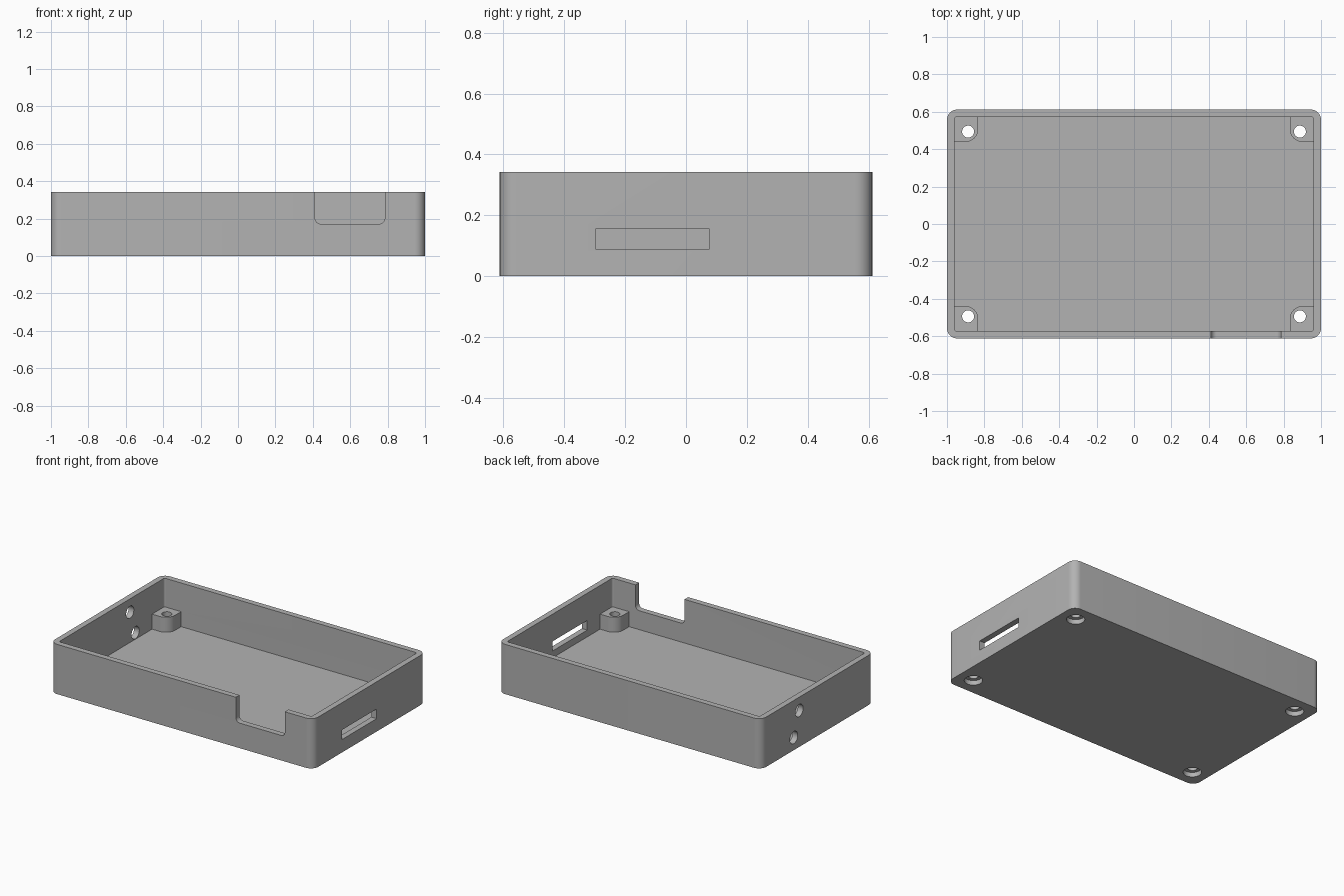
import bpy, bmesh
from math import cos, sin, pi, radians

cube = bpy.data.objects.get("Cube")
if cube:
    bpy.data.objects.remove(cube, do_unlink=True)

# Overall sizes
HX, HY, HEIGHT = 1.0, 0.612, 0.342
WALL, FLOOR = 0.04, 0.042
POST_TOP = 0.145
SCREW_X, SCREW_Y = 0.887, 0.494

grey = bpy.data.materials.new("grey plastic")
grey.use_nodes = True
COLOUR = (0.45, 0.45, 0.45, 1)
grey.diffuse_color = COLOUR
grey.node_tree.nodes["Principled BSDF"].inputs["Base Color"].default_value = COLOUR


def rounded_rect(u0, u1, v0, v1, radii, steps=10):
    """Outline; radii run from the (u0, v0) corner anticlockwise."""
    corners = [(u0, v0, 1, 1), (u1, v0, -1, 1), (u1, v1, -1, -1), (u0, v1, 1, -1)]
    pts = []
    for i, ((u, v, su, sv), r) in enumerate(zip(corners, radii)):
        if r == 0:
            pts.append((u, v))
            continue
        for k in range(steps + 1):
            a = pi + i * pi / 2 + k / steps * pi / 2
            pts.append((u + su * r + r * cos(a), v + sv * r + r * sin(a)))
    return pts


def circle(u, v, r, n=40):
    return [(u + r * cos(2 * pi * k / n), v + r * sin(2 * pi * k / n)) for k in range(n)]


def prism(name, outline, lo, hi, axis="Z"):
    """Extrude a flat outline from lo to hi along an axis."""
    place = {"X": lambda u, v, w: (w, u, v),
             "Y": lambda u, v, w: (u, w, v),
             "Z": lambda u, v, w: (u, v, w)}[axis]
    bm = bmesh.new()
    rings = [[bm.verts.new(place(u, v, w)) for u, v in outline] for w in (lo, hi)]
    for ring in rings:
        bm.faces.new(ring)
    n = len(outline)
    for i in range(n):
        j = (i + 1) % n
        bm.faces.new((rings[0][i], rings[0][j], rings[1][j], rings[1][i]))
    bmesh.ops.recalc_face_normals(bm, faces=bm.faces)
    mesh = bpy.data.meshes.new(name)
    bm.to_mesh(mesh)
    bm.free()
    mesh.materials.append(grey)
    obj = bpy.data.objects.new(name, mesh)
    bpy.context.collection.objects.link(obj)
    return obj


def combine(target, tool, operation):
    """Apply one boolean and discard the tool."""
    mod = target.modifiers.new(operation, "BOOLEAN")
    mod.operation, mod.object, mod.solver = operation, tool, "EXACT"
    bpy.context.view_layer.update()
    graph = bpy.context.evaluated_depsgraph_get()
    mesh = bpy.data.meshes.new_from_object(target.evaluated_get(graph))
    target.modifiers.clear()
    target.data = mesh
    bpy.data.objects.remove(tool, do_unlink=True)


# Open tray
tray = prism("enclosure_tray", rounded_rect(-HX, HX, -HY, HY, [0.055] * 4), 0, HEIGHT)
ix, iy = HX - WALL, HY - WALL
combine(tray, prism("cavity", rounded_rect(-ix, ix, -iy, iy, [0.012] * 4),
                    FLOOR, HEIGHT + 0.1), "DIFFERENCE")

# Corner screw posts with through holes and recesses underneath
post = rounded_rect(0.833, 0.978, 0.438, 0.59, [0.07, 0, 0, 0])
for sx in (-1, 1):
    for sy in (-1, 1):
        outline = [(sx * u, sy * v) for u, v in post]
        combine(tray, prism("post", outline, FLOOR / 2, POST_TOP), "UNION")
        x, y = sx * SCREW_X, sy * SCREW_Y
        combine(tray, prism("screw_hole", circle(x, y, 0.032), -0.1, 0.3), "DIFFERENCE")
        combine(tray, prism("screw_recess", circle(x, y, 0.057), -0.1, 0.032), "DIFFERENCE")

# Front notch, open at the top
combine(tray, prism("front_notch", rounded_rect(0.412, 0.785, 0.172, 0.5, [0.03, 0.03, 0, 0]),
                    -HY - 0.1, -HY + WALL + 0.05, "Y"), "DIFFERENCE")

# Slot in the left side wall
combine(tray, prism("side_slot", rounded_rect(-0.298, 0.077, 0.089, 0.155, [0] * 4),
                    HX - WALL - 0.05, HX + 0.1, "X"), "DIFFERENCE")

# Two round holes in the opposite wall
for y, z in ((0.198, 0.25), (0.257, 0.087)):
    combine(tray, prism("wall_hole", circle(y, z, 0.042),
                        -HX - 0.1, -HX + WALL + 0.03, "X"), "DIFFERENCE")

# Smooth the rounded corners, keep the edges crisp
bpy.ops.object.select_all(action="DESELECT")
tray.select_set(True)
bpy.context.view_layer.objects.active = tray
bpy.ops.object.shade_smooth_by_angle(angle=radians(30))
